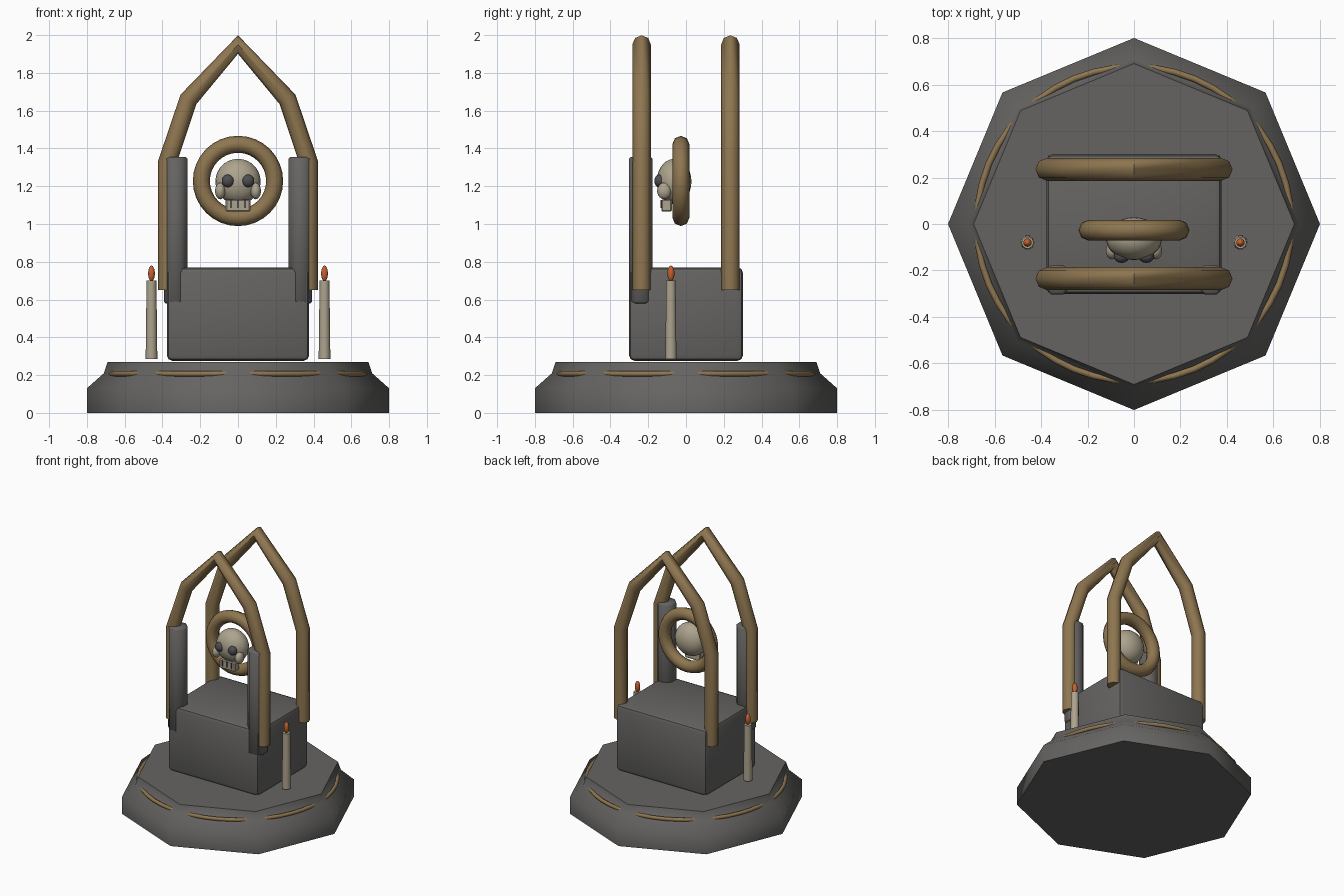
import bpy, bmesh, math
from mathutils import Matrix, Vector

cube = bpy.data.objects.get("Cube")
if cube:
    bpy.data.objects.remove(cube, do_unlink=True)


def material(name, rgb):
    mat = bpy.data.materials.new(name)
    mat.use_nodes = True
    mat.diffuse_color = (*rgb, 1)
    mat.node_tree.nodes["Principled BSDF"].inputs["Base Color"].default_value = (*rgb, 1)
    return mat


STONE = material("dark stone", (0.13, 0.127, 0.123))
GOLD = material("old brass", (0.27, 0.18, 0.08))
BONE = material("bone", (0.42, 0.37, 0.27))
DARK = material("socket grey", (0.075, 0.075, 0.085))
FLAME = material("flame orange", (0.55, 0.12, 0.03))


def finish(obj, mat, angle=40):
    obj.data.materials.clear()
    obj.data.materials.append(mat)
    bpy.ops.object.select_all(action='DESELECT')
    bpy.context.view_layer.objects.active = obj
    obj.select_set(True)
    bpy.ops.object.shade_smooth_by_angle(angle=math.radians(angle))
    return obj


def mesh_object(name, bm, mat, angle=40):
    bmesh.ops.recalc_face_normals(bm, faces=bm.faces)
    mesh = bpy.data.meshes.new(name)
    bm.to_mesh(mesh)
    bm.free()
    obj = bpy.data.objects.new(name, mesh)
    bpy.context.collection.objects.link(obj)
    return finish(obj, mat, angle)


def lathe(name, profile, sides, mat, at=(0, 0, 0), turn=0, angle=40):
    """Closed solid of revolution from (radius, height) pairs."""
    bm = bmesh.new()
    rings = []
    for r, z in profile:
        steps = [turn + math.tau * i / sides for i in range(sides)]
        rings.append([bm.verts.new((r * math.cos(a), r * math.sin(a), z)) for a in steps])
    for low, high in zip(rings, rings[1:]):
        for i in range(sides):
            j = (i + 1) % sides
            bm.faces.new((low[i], low[j], high[j], high[i]))
    bm.faces.new(rings[0])
    bm.faces.new(rings[-1])
    bmesh.ops.translate(bm, verts=bm.verts, vec=at)
    return mesh_object(name, bm, mat, angle)


def ball(name, at, radii, mat, segments=16):
    bm = bmesh.new()
    bmesh.ops.create_uvsphere(bm, u_segments=segments, v_segments=segments // 2 + 2, radius=1,
                              matrix=Matrix.LocRotScale(Vector(at), None, Vector(radii)))
    return mesh_object(name, bm, mat, 60)


def box(name, at, size, mat, bevel=0, segments=2):
    bm = bmesh.new()
    bmesh.ops.create_cube(bm, size=1, matrix=Matrix.LocRotScale(Vector(at), None, Vector(size)))
    if bevel:
        bmesh.ops.bevel(bm, geom=bm.edges[:], offset=bevel, segments=segments,
                        profile=0.5, affect='EDGES')
    return mesh_object(name, bm, mat, 35)


def torus(name, at, major, minor, mat, sides, tube_sides, tilt=0):
    bpy.ops.mesh.primitive_torus_add(location=at, rotation=(tilt, 0, 0), major_radius=major,
                                     minor_radius=minor, major_segments=sides,
                                     minor_segments=tube_sides)
    obj = bpy.context.object
    obj.name = name
    return finish(obj, mat, 60)


def tube(name, points, radius, mat):
    curve = bpy.data.curves.new(name, 'CURVE')
    curve.dimensions = '3D'
    curve.bevel_depth = radius
    curve.bevel_resolution = 2
    curve.use_fill_caps = True
    spline = curve.splines.new('POLY')
    spline.points.add(len(points) - 1)
    for p, co in zip(spline.points, points):
        p.co = (*co, 1)
    obj = bpy.data.objects.new(name, curve)
    bpy.context.collection.objects.link(obj)
    bpy.ops.object.select_all(action='DESELECT')
    bpy.context.view_layer.objects.active = obj
    obj.select_set(True)
    bpy.ops.object.convert(target='MESH')
    return finish(bpy.context.object, mat, 50)


# Octagonal plinth with a brass band that shows through the middle of each side
lathe("plinth", [(0.8, 0), (0.8, 0.13), (0.71, 0.21), (0.69, 0.27)], 8, STONE, angle=60)
torus("plinth_band", (0, 0, 0.207), 0.676, 0.014, GOLD, 48, 8)

# Altar block
box("altar_block", (0, 0, 0.523), (0.754, 0.604, 0.495), STONE, 0.03)

# Pointed arches, front and back
half = [(0.375, 0.65), (0.375, 1.325), (0.262, 1.66)]
outline = [(-x, z) for x, z in half] + [(0, 1.95)] + half[::-1]
for name, y in (("front_arch", -0.235), ("back_arch", 0.235)):
    tube(name, [(x, y, z) for x, z in outline], 0.049, GOLD)

# Pillars and candles on both sides
for side, s in (("left", 1), ("right", -1)):
    lathe(side + "_pillar", [(0.058, 0.58), (0.068, 0.59), (0.068, 1.345), (0.058, 1.355)], 8,
          STONE, (0.33 * s, -0.24, 0), math.pi / 8, 50)
    x = 0.458 * s
    lathe(side + "_candle", [(0.031, 0.285), (0.026, 0.70)], 10, BONE, (x, -0.08, 0))
    ball(side + "_flame", (x, -0.08, 0.738), (0.019, 0.019, 0.042), FLAME, 10)

# Hanging ring
torus("halo_ring", (0, -0.027, 1.228), 0.194, 0.045, GOLD, 32, 8, math.pi / 2)

# Skull
ball("skull_cranium", (0, -0.063, 1.225), (0.12, 0.092, 0.12), BONE, 24)
for side, s in (("left", 1), ("right", -1)):
    ball(side + "_eye_socket", (0.053 * s, -0.14, 1.228), (0.034, 0.028, 0.034), DARK, 14)
    ball(side + "_cheek", (0.094 * s, -0.115, 1.175), (0.028, 0.038, 0.044), BONE, 14)
box("skull_jaw", (0, -0.103, 1.098), (0.13, 0.056, 0.066), BONE, 0.006, 1)
for i, x in enumerate((-0.037, 0, 0.037)):
    box("tooth_gap_%d" % (i + 1), (x, -0.131, 1.106), (0.009, 0.008, 0.042), DARK)
